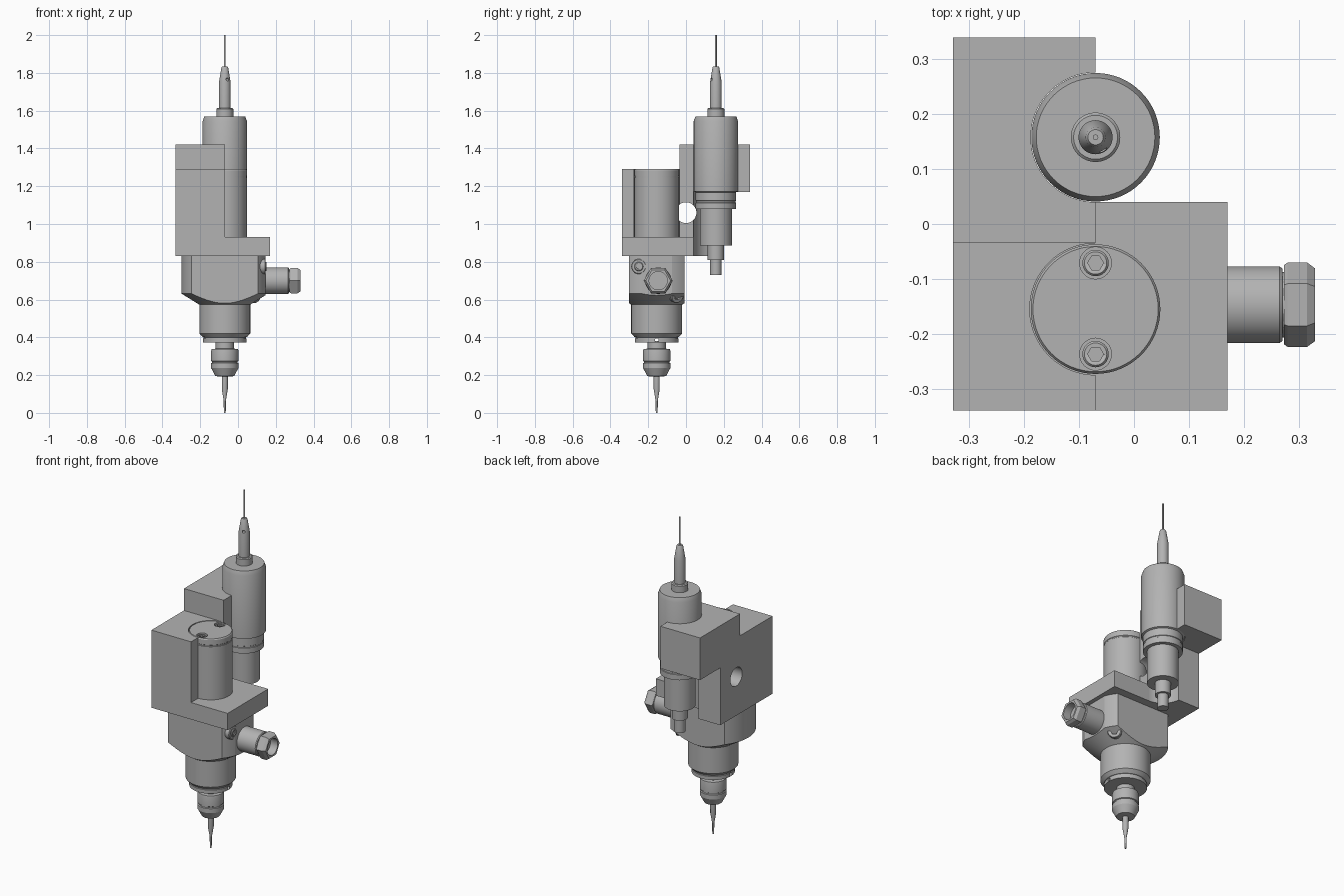
import bpy, bmesh, math
from mathutils import Vector, Matrix

if "Cube" in bpy.data.objects:
    bpy.data.objects.remove(bpy.data.objects["Cube"])

grey = bpy.data.materials.new("machined grey")
grey.use_nodes = True
colour = (0.45, 0.45, 0.45, 1)
grey.diffuse_color = colour
grey.node_tree.nodes["Principled BSDF"].inputs["Base Color"].default_value = colour


def finish(name, bm):
    bmesh.ops.recalc_face_normals(bm, faces=bm.faces)
    mesh = bpy.data.meshes.new(name)
    bm.to_mesh(mesh)
    bm.free()
    obj = bpy.data.objects.new(name, mesh)
    bpy.context.collection.objects.link(obj)
    mesh.materials.append(grey)
    return obj


def shade(obj):
    bpy.ops.object.select_all(action='DESELECT')
    obj.select_set(True)
    bpy.context.view_layer.objects.active = obj
    bpy.ops.object.shade_smooth_by_angle(angle=math.radians(25))


def lathe(name, profile, origin, axis=(0, 0, 1), sides=64, turn=0):
    """Revolve (radius, height) points about an axis; the ends are capped."""
    bm = bmesh.new()
    rings = []
    for r, h in profile:
        rings.append([bm.verts.new((r * math.cos(turn + math.tau * i / sides),
                                    r * math.sin(turn + math.tau * i / sides), h))
                      for i in range(sides)])
    for a, b in zip(rings, rings[1:]):
        for i in range(sides):
            j = (i + 1) % sides
            bm.faces.new((a[i], a[j], b[j], b[i]))
    bm.faces.new(rings[0])
    bm.faces.new(rings[-1])
    rot = Vector((0, 0, 1)).rotation_difference(Vector(axis)).to_matrix().to_4x4()
    bm.transform(Matrix.Translation(origin) @ rot)
    obj = finish(name, bm)
    shade(obj)
    return obj


def prism(name, outline, x0, x1):
    """Extrude a (y, z) outline along x."""
    bm = bmesh.new()
    face = bm.faces.new([bm.verts.new((x0, y, z)) for y, z in outline])
    out = bmesh.ops.extrude_face_region(bm, geom=[face])["geom"]
    bmesh.ops.translate(bm, vec=(x1 - x0, 0, 0),
                        verts=[v for v in out if isinstance(v, bmesh.types.BMVert)])
    return finish(name, bm)


def box(name, x0, x1, y0, y1, z0, z1):
    return prism(name, [(y0, z0), (y1, z0), (y1, z1), (y0, z1)], x0, x1)


def boolean(obj, other, operation='DIFFERENCE'):
    other.hide_render = True
    mod = obj.modifiers.new("cut", 'BOOLEAN')
    mod.object, mod.operation, mod.solver = other, operation, 'EXACT'
    bpy.ops.object.select_all(action='DESELECT')
    bpy.context.view_layer.objects.active = obj
    obj.select_set(True)
    bpy.ops.object.modifier_apply(modifier=mod.name)
    bpy.data.objects.remove(other)


AX, AY, BY = -0.07, -0.155, 0.158      # the two spindle axes

# Bracket: stepped side plate with spindle pockets and a cross hole
bracket = prism("bracket", [(-0.34, 0.83), (0.15, 0.83), (0.15, 1.17), (0.34, 1.17),
                            (0.34, 1.42), (-0.035, 1.42), (-0.035, 1.29), (-0.34, 1.29)],
                -0.33, AX)
boolean(bracket, lathe("pocket", [(0.12, 0.93), (0.12, 1.6)], (AX, AY, 0)))
boolean(bracket, lathe("pocket", [(0.118, 0.7), (0.118, 1.6)], (AX, BY, 0)))
boolean(bracket, lathe("hole", [(0.055, -0.5), (0.055, 0.3)], (0, 0, 1.06), (1, 0, 0)))
shade(bracket)
box("base_shelf", AX, 0.17, -0.34, 0.04, 0.83, 0.93)

# Motor with two counterbored screws in its cap
motor = lathe("motor", [(0.118, 0.925), (0.118, 1.245), (0.116, 1.247), (0.116, 1.253),
                        (0.118, 1.255), (0.118, 1.284), (0.114, 1.29)], (AX, AY, 0))


def socket_screw(name, origin, axis, r):
    screw = lathe(name, [(r, -0.03), (r, -0.004), (r * 0.85, 0)], origin, axis, 32)
    boolean(screw, lathe("socket", [(r * 0.6, -0.018), (r * 0.6, 0.02)], origin, axis, 6))


for side, dy in (("front", -0.082), ("back", 0.084)):
    spot = (AX, AY + dy, 1.29)
    boolean(motor, lathe("counterbore", [(0.029, -0.025), (0.029, 0.02)], spot, sides=32))
    socket_screw(side + "_cap_screw", (AX, AY + dy, 1.286), (0, 0, 1), 0.024)
shade(motor)

# Gear head: round body with flats on the front, back and left, tapered below
head = lathe("gear_head", [(0.135, 0.573), (0.23, 0.632), (0.23, 0.83)], (AX, AY, 0), sides=96)
boolean(head, box("flats", -0.4, 0.145, AY - 0.147, AY + 0.147, 0.5, 0.9), 'INTERSECT')
shade(head)

# Nose, clamping nut and cutter
nose = lathe("nose", [(0.135, 0.58), (0.135, 0.42), (0.118, 0.402), (0.112, 0.4),
                      (0.112, 0.395), (0.116, 0.394), (0.116, 0.373)], (AX, AY, 0))
boolean(nose, lathe("pin_hole", [(0.01, -0.2), (0.01, 0.2)], (AX, AY, 0.385), (1, 0, 0), 24))
shade(nose)
lathe("collet_nut", [(0.048, 0.38), (0.048, 0.34), (0.07, 0.338), (0.072, 0.33),
                     (0.072, 0.275), (0.067, 0.272), (0.067, 0.266), (0.072, 0.263),
                     (0.072, 0.237), (0.05, 0.195), (0.035, 0.193)], (AX, AY, 0))
lathe("cutter", [(0.016, 0.2), (0.016, 0.125), (0.006, 0.065), (0.005, 0)],
      (AX, AY, 0), sides=32)

# Cable gland on the left flat
gland_at, out = (0, -0.147, 0.70), (1, 0, 0)
lathe("gland_body", [(0.07, 0.13), (0.07, 0.265), (0.066, 0.27), (0.06, 0.27), (0.06, 0.28)],
      gland_at, out)
gland_nut = lathe("gland_nut", [(0.072, 0.273), (0.077, 0.28), (0.077, 0.315), (0.066, 0.33)],
                  gland_at, out, 6, math.pi / 2)
boolean(gland_nut, lathe("bore", [(0.048, 0.283), (0.048, 0.4)], gland_at, out, 48))
shade(gland_nut)

# Small screw and drain plug on the gear head
lathe("side_boss", [(0.04, 0.1), (0.04, 0.142), (0.036, 0.146)], (0, -0.25, 0.775), out, 32)
socket_screw("side_screw", (0.152, -0.25, 0.775), out, 0.024)
plug_at, slant = Vector((0.085, -0.055, 0.625)), Vector((0.78, 0.55, -0.3)).normalized()
plug = lathe("drain_plug", [(0.04, -0.06), (0.04, 0.018), (0.036, 0.022)], plug_at, slant, 32)
boolean(plug, lathe("socket", [(0.022, 0.005), (0.022, 0.05)], plug_at, slant, 6))
shade(plug)

# Upright touch probe: body, stepped tail, holder and stylus
lathe("probe_body", [(0.107, 1.08), (0.107, 1.112), (0.104, 1.114), (0.104, 1.122),
                     (0.107, 1.124), (0.107, 1.168), (0.117, 1.172), (0.117, 1.545),
                     (0.108, 1.57)], (AX, BY, 0))
lathe("probe_tail", [(0.03, 0.73), (0.03, 0.81), (0.043, 0.81), (0.043, 0.885),
                     (0.085, 0.885), (0.085, 1.09)], (AX, BY, 0))
lathe("probe_collar", [(0.045, 1.56), (0.045, 1.608), (0.04, 1.613)], (AX, BY, 0))
holder = lathe("stylus_holder", [(0.031, 1.6), (0.031, 1.75), (0.018, 1.828), (0.014, 1.835)],
               (AX, BY, 0), sides=48)
boolean(holder, lathe("cross_hole", [(0.008, 0), (0.008, 0.1)], (AX, BY, 1.765),
                      (0.5, -0.87, 0), 24))
shade(holder)
lathe("stylus", [(0.005, 1.82), (0.005, 2.0)], (AX, BY, 0), sides=24)
